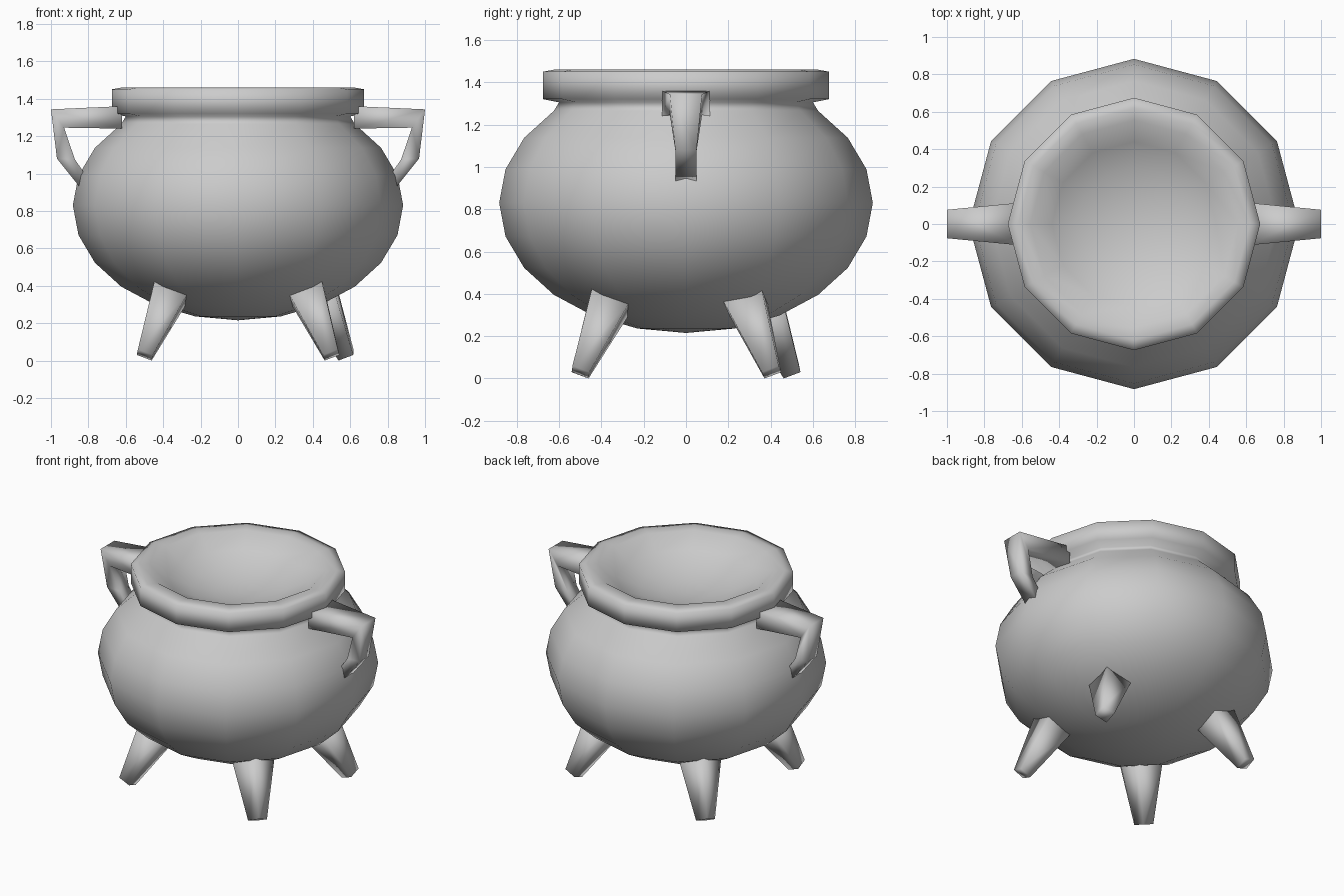
import bpy, bmesh, math
from mathutils import Vector

if "Cube" in bpy.data.objects:
    bpy.data.objects.remove(bpy.data.objects["Cube"])


def finish(name, bm, angle):
    bmesh.ops.remove_doubles(bm, verts=bm.verts, dist=0.0005)
    bmesh.ops.recalc_face_normals(bm, faces=bm.faces)
    me = bpy.data.meshes.new(name)
    bm.to_mesh(me)
    bm.free()
    ob = bpy.data.objects.new(name, me)
    bpy.context.collection.objects.link(ob)
    bpy.ops.object.select_all(action='DESELECT')
    ob.select_set(True)
    bpy.context.view_layer.objects.active = ob
    bpy.ops.object.shade_smooth_by_angle(angle=math.radians(angle))
    return ob


def lathe(name, profile, sides, angle):
    bm = bmesh.new()
    vs = [bm.verts.new((r, 0, z)) for r, z in profile]
    es = [bm.edges.new(p) for p in zip(vs, vs[1:])]
    bmesh.ops.spin(bm, geom=vs + es, cent=(0, 0, 0), axis=(0, 0, 1),
                   angle=2 * math.pi, steps=sides)
    return finish(name, bm, angle)


def loft(name, sections, angle):
    # skin a chain of four-cornered sections and cap both ends
    bm = bmesh.new()
    rings = [[bm.verts.new(p) for p in s] for s in sections]
    for a, b in zip(rings, rings[1:]):
        for i in range(4):
            j = (i + 1) % 4
            bm.faces.new((a[i], a[j], b[j], b[i]))
    bm.faces.new(rings[0])
    bm.faces.new(rings[-1])
    return finish(name, bm, angle)


def arc(radius, height, start, stop, step):
    return [(radius * math.cos(math.radians(a)), 0.83 + height * math.sin(math.radians(a)))
            for a in range(start, stop, step)]


# Pot: squashed ball outside, banded rim, dished top
rim = [(0.60, 1.305), (0.675, 1.32), (0.675, 1.45), (0.62, 1.46), (0.555, 1.455)]
dish = [(0.44, 1.375), (0.30, 1.315), (0.15, 1.28), (0, 1.27)]
lathe("pot", arc(0.883, 0.615, -90, 46, 15) + rim + dish, 12, 180)

# Side handles: (outer x, z), (inner x, z), half width
handle = [((0.62, 1.36), (0.62, 1.24), 0.113),
          ((1.0, 1.343), (0.93, 1.245), 0.076),
          ((0.968, 1.08), (0.872, 1.075), 0.05),
          ((0.84, 0.92), (0.82, 1.00), 0.05)]
for side, label in ((1, "right"), (-1, "left")):
    loft(label + "_handle",
         [[(side * o[0], -w, o[1]), (side * o[0], w, o[1]),
           (side * i[0], w, i[1]), (side * i[0], -w, i[1])] for o, i, w in handle], 180)

# Splayed tapering legs, one ridge facing outwards: foot angle, tilt angle
for pos, deg, label in ((35, 40, "back_right"), (135, 135, "back_left"),
                        (225, 225, "front_left"), (315, 313, "front_right")):
    a, p = math.radians(deg), math.radians(pos)
    out = Vector((math.cos(a), math.sin(a), 0))
    tangent = Vector((-math.sin(a), math.cos(a), 0))
    up = Vector((0, 0, 1))
    axis = up * 0.866 - out * 0.5
    ridge = out * 0.866 + up * 0.5
    foot = Vector((math.cos(p), math.sin(p), 0)) * 0.705 + up * 0.03
    loft(label + "_leg",
         [[foot + axis * t + d * w for d in (ridge, tangent, -ridge, -tangent)]
          for t, w in ((0, 0.06), (0.39, 0.136))], 180)
